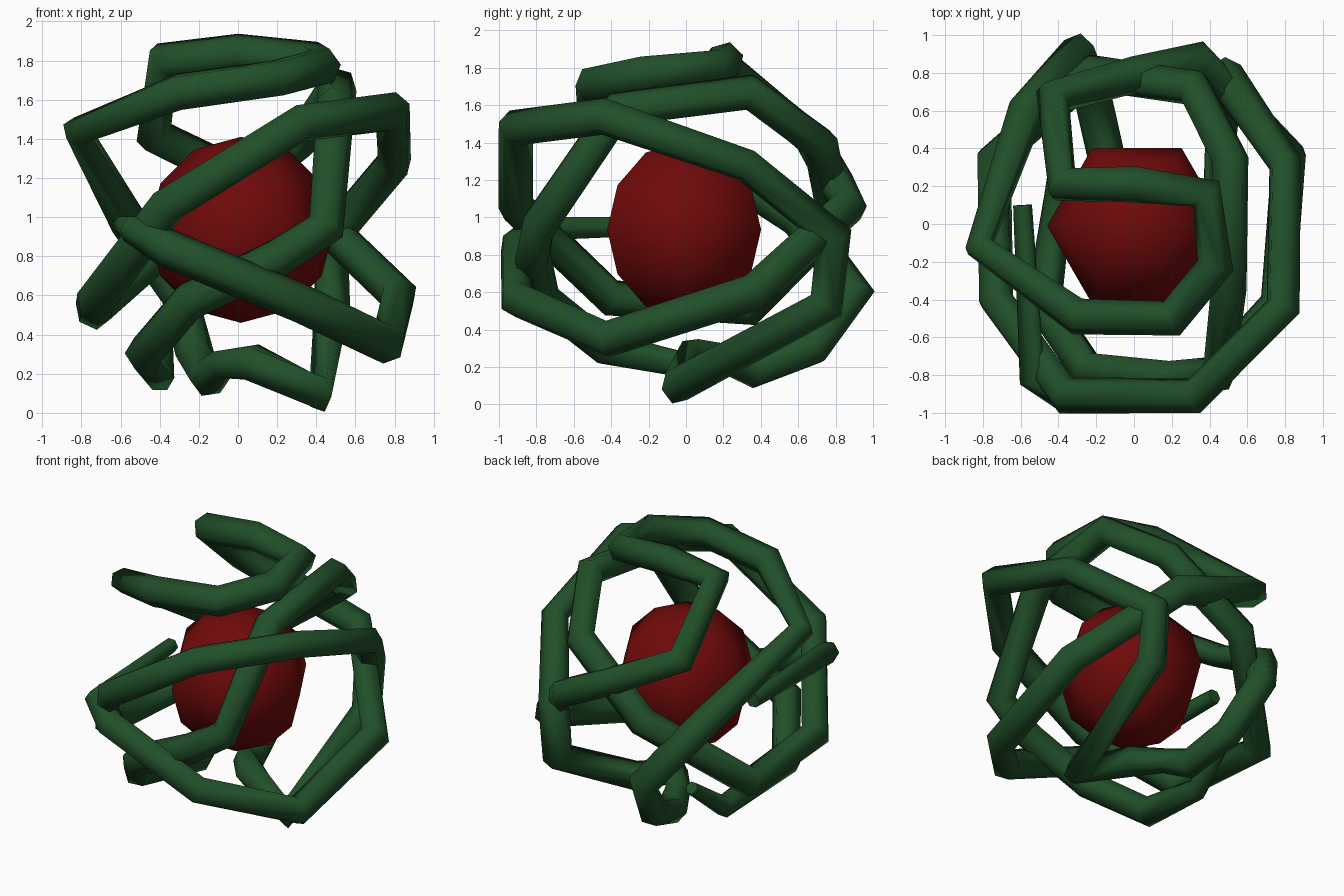
import bpy
import math

if "Cube" in bpy.data.objects:
    bpy.data.objects.remove(bpy.data.objects["Cube"])

def material(name, color):
    m = bpy.data.materials.new(name)
    m.diffuse_color = color
    m.use_nodes = True
    m.node_tree.nodes["Principled BSDF"].inputs["Base Color"].default_value = m.diffuse_color
    return m

# Red low-poly core
bpy.ops.mesh.primitive_uv_sphere_add(segments=6, ring_count=6, radius=0.475,
                                     location=(0.015, -0.01, 0.935), rotation=(0, 0, math.radians(30)))
core = bpy.context.object
core.name = "core"
bpy.ops.object.shade_smooth()
core.data.materials.append(material("red", (0.16, 0.003, 0.003, 1)))

# Winding vine tube: (x, y, z[, relative thickness])
path = [
    # thin end underneath, up the front and over the top right
    (-.38, .48, .43, .45), (-.40, .15, .18, .75), (-.48, -.43, .30), (-.25, -.77, .57), (.20, -.82, .79),
    (.45, -.79, .95), (.50, -.36, 1.58), (.51, .34, 1.67), (.32, .72, 1.39), (-.22, .80, .98),
    # round the back and left
    (-.74, .35, .52), (-.73, -.40, .57),
    # across the upper front and down the right side
    (-.36, -.91, 1.06), (.32, -.91, 1.48), (.79, -.44, 1.54), (.80, .32, 1.28, .9), (.48, .79, .90),
    (.48, .75, .53),
    # underneath and up the back
    (.42, -.05, .10), (.07, .04, .26), (-.08, .20, .25, .8), (-.15, .37, .18),
    (-.22, .68, .30), (-.30, .91, .60), (-.57, .60, .99),
    # crown loop
    (-.82, -.12, 1.44, .8), (-.30, -.49, 1.64), (.20, -.50, 1.71), (.43, -.22, 1.77),
    (.38, .16, 1.80), (0, .21, 1.84), (-.38, .21, 1.80),
    # down the back, round the right and lower front to the thin end
    (-.43, .67, 1.42), (.0, .79, 1.21), (.34, .87, 1.06), (.82, .36, .60), (.76, -.42, .35),
    (.32, -.90, .56), (-.36, -.90, .84), (-.54, -.81, .94, .75), (-.59, .10, .96, .5),
]
curve = bpy.data.curves.new("vine", 'CURVE')
curve.dimensions = '3D'
curve.bevel_depth = 0.1
curve.bevel_resolution = 1
curve.use_fill_caps = True
spline = curve.splines.new('POLY')
spline.points.add(len(path) - 1)
for pt, co in zip(spline.points, path):
    pt.co = (*co[:3], 1)
    pt.radius = co[3] if len(co) > 3 else 1
spline.use_smooth = True
vine = bpy.data.objects.new("vine", curve)
bpy.context.collection.objects.link(vine)
curve.materials.append(material("green", (0.015, 0.08, 0.022, 1)))
bpy.ops.object.select_all(action='DESELECT')
vine.select_set(True)
bpy.context.view_layer.objects.active = vine
bpy.ops.object.convert(target='MESH')
